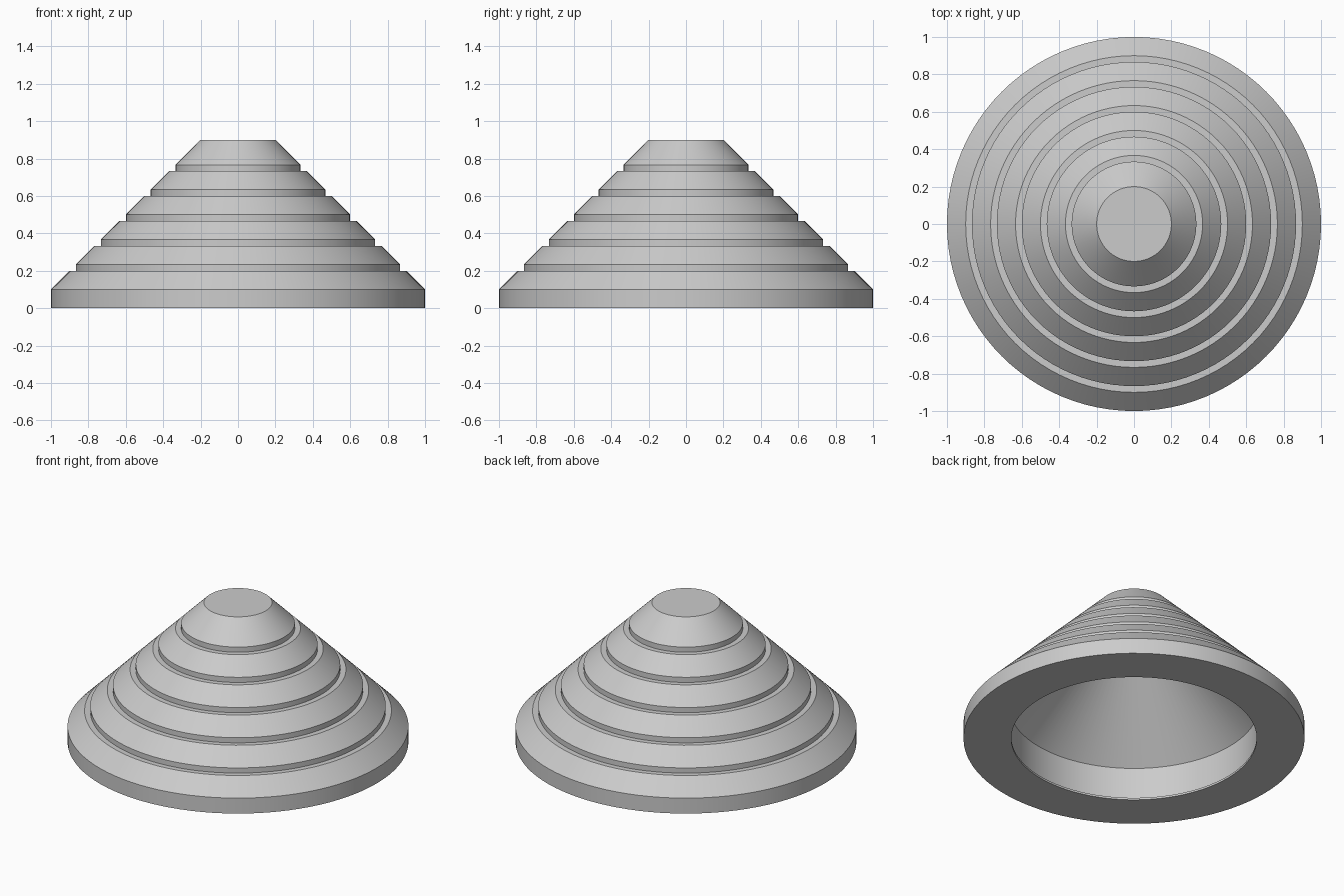
import bpy
import bmesh
import math

cube = bpy.data.objects.get("Cube")
if cube:
    bpy.data.objects.remove(cube, do_unlink=True)

SEGMENTS = 96
UNIT = 1 / 30      # width of one ledge
SLOPE = 33         # radius plus height on the outer cone, in units


def make_material(name, colour):
    mat = bpy.data.materials.new(name)
    mat.use_nodes = True
    mat.diffuse_color = colour
    mat.node_tree.nodes["Principled BSDF"].inputs["Base Color"].default_value = colour
    return mat


def lathe(name, profile, mat):
    """Revolve a profile of (radius, height) units that starts and ends on the axis."""
    bm = bmesh.new()
    verts = [bm.verts.new((r * UNIT, 0, z * UNIT)) for r, z in profile]
    edges = [bm.edges.new(pair) for pair in zip(verts, verts[1:])]
    bmesh.ops.spin(bm, geom=verts + edges, cent=(0, 0, 0), axis=(0, 0, 1),
                   angle=math.tau, steps=SEGMENTS, use_merge=False)
    bmesh.ops.remove_doubles(bm, verts=bm.verts, dist=1e-4)
    bmesh.ops.recalc_face_normals(bm, faces=bm.faces)
    mesh = bpy.data.meshes.new(name)
    bm.to_mesh(mesh)
    bm.free()
    mesh.materials.append(mat)
    obj = bpy.data.objects.new(name, mesh)
    bpy.context.collection.objects.link(obj)
    bpy.ops.object.select_all(action="DESELECT")
    obj.select_set(True)
    bpy.context.view_layer.objects.active = obj
    bpy.ops.object.shade_smooth_by_angle(angle=math.radians(30))
    return obj


grey = make_material("plain grey", (0.6, 0.6, 0.6, 1))

# Base tier, then stepped tiers whose rims all touch one cone
outside = [(30, 0), (30, 3)]
for ledge in range(6, 23, 4):
    rim = SLOPE - ledge
    outside += [(rim, ledge), (rim - 1, ledge), (rim - 1, ledge + 1)]
outside += [(6, 27), (0, 27)]

# Hollow underside: thin lip, straight wall, cone and flat ceiling
inside = [(0, 24), (4.6, 24), (22, 6.6), (22, 0.4), (21.6, 0.4), (21.6, 0)]

lathe("stepped_cone", inside + outside, grey)
